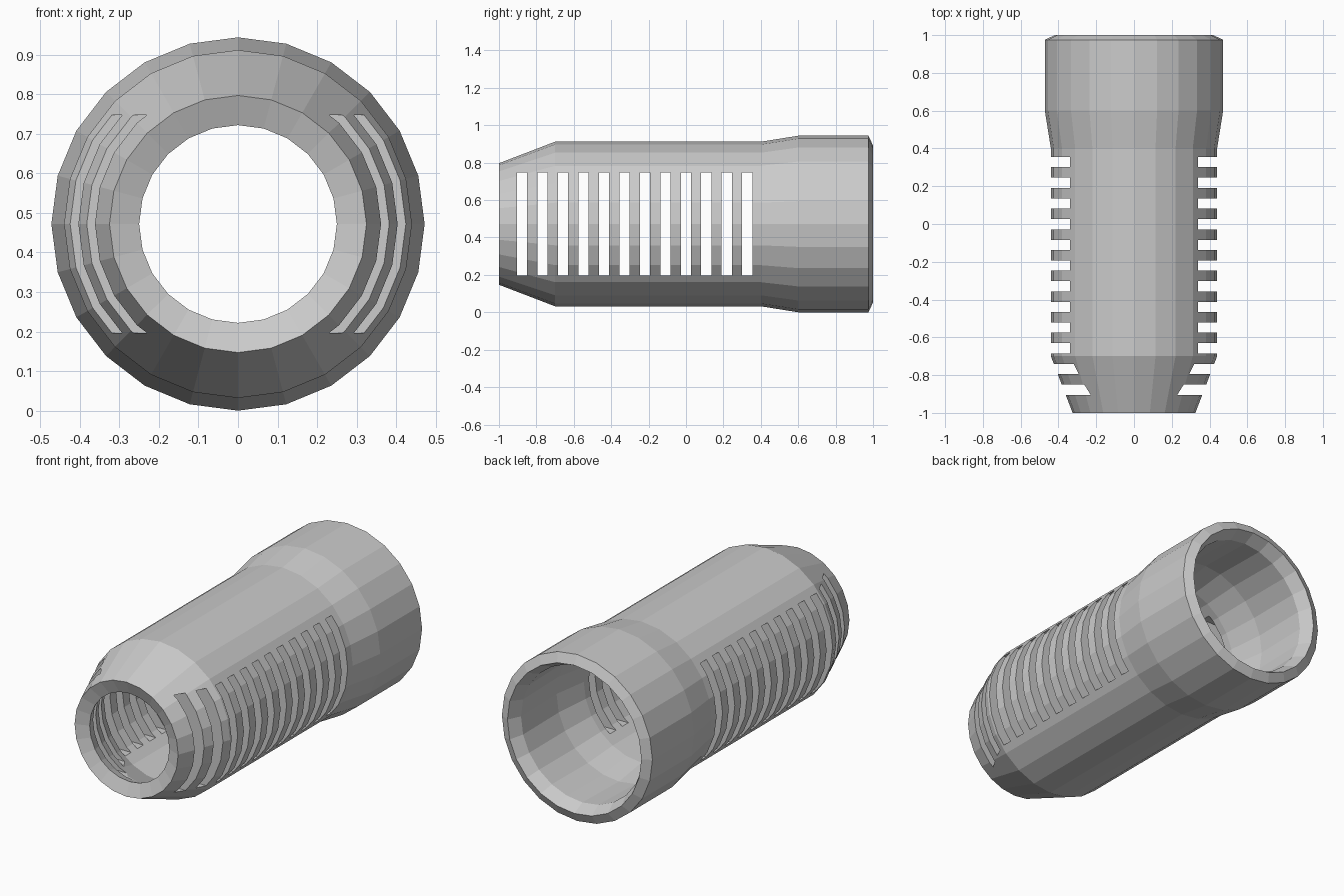
import bpy, bmesh
from math import sin, cos, pi
from mathutils import Matrix

if "Cube" in bpy.data.objects:
    bpy.data.objects.remove(bpy.data.objects["Cube"])

SIDES = 24
R = 0.472          # largest radius, also the axis height


def make_object(name, bm):
    mesh = bpy.data.meshes.new(name)
    bmesh.ops.recalc_face_normals(bm, faces=bm.faces[:])
    bm.to_mesh(mesh)
    bm.free()
    obj = bpy.data.objects.new(name, mesh)
    bpy.context.collection.objects.link(obj)
    return obj


# Closed wall section (y, radius): outer skin front to back, inner bore back to front
profile = [(-1, 0.325), (-0.7, 0.44), (0.4, 0.44), (0.6, R), (0.975, R), (1, 0.42),
           (0.928, 0.385), (0.6, 0.392), (0.4, 0.361), (-0.685, 0.361), (-0.972, 0.25)]

# Tube body lathed around the y axis
bm = bmesh.new()
rings = []
for y, r in profile:
    rings.append([bm.verts.new((r * sin(2 * pi * i / SIDES), y, R + r * cos(2 * pi * i / SIDES)))
                  for i in range(SIDES)])
for k, a in enumerate(rings):
    b = rings[(k + 1) % len(rings)]
    for i in range(SIDES):
        j = (i + 1) % SIDES
        bm.faces.new((a[i], a[j], b[j], b[i]))
body = make_object("slotted_tube", bm)

# Row of bars that cut the vent slots through both sides
bm = bmesh.new()
for i in range(12):
    bmesh.ops.create_cube(bm, size=1, matrix=Matrix.Translation((0, -0.877 + 0.1095 * i, R))
                          @ Matrix.Diagonal((1.4, 0.054, 0.552, 1)))
cutter = make_object("slot_cutter", bm)
cutter.hide_render = True

# Cut the slots, then discard the helper
mod = body.modifiers.new("slots", 'BOOLEAN')
mod.operation = 'DIFFERENCE'
mod.solver = 'EXACT'
mod.object = cutter
bpy.context.view_layer.objects.active = body
bpy.ops.object.modifier_apply(modifier=mod.name)
bpy.data.objects.remove(cutter)
